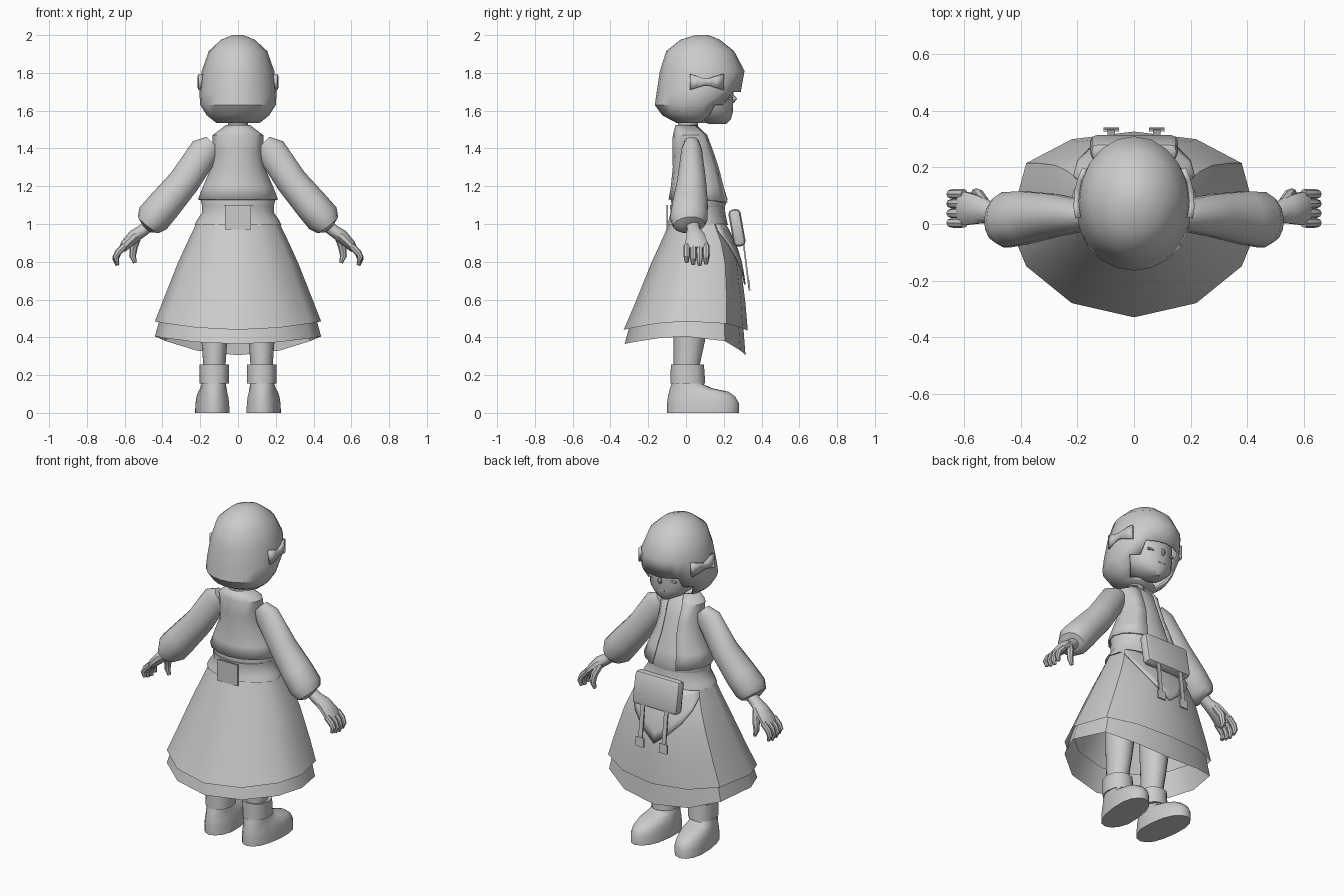
import bpy, bmesh
from math import sin, cos, pi, radians
from mathutils import Vector

if "Cube" in bpy.data.objects:
    bpy.data.objects.remove(bpy.data.objects["Cube"])

grey = bpy.data.materials.new("plain grey")
grey.use_nodes = True
grey.diffuse_color = (0.6, 0.6, 0.6, 1)
grey.node_tree.nodes["Principled BSDF"].inputs["Base Color"].default_value = (0.6, 0.6, 0.6, 1)
parts = []


def finish(name, bm, mirror=False, thick=0, fix=False):
    if fix:
        bmesh.ops.recalc_face_normals(bm, faces=bm.faces)
    mesh = bpy.data.meshes.new(name)
    bm.to_mesh(mesh)
    bm.free()
    mesh.materials.append(grey)
    ob = bpy.data.objects.new(name, mesh)
    bpy.context.collection.objects.link(ob)
    if thick:
        mod = ob.modifiers.new("thickness", 'SOLIDIFY')
        mod.thickness = thick
        mod.offset = -1
    if mirror:
        ob.modifiers.new("mirror", 'MIRROR')
    parts.append(ob)
    return ob


def ring_point(ring, a, ef=1, eb=1, dips=(0, 0)):
    """Point at angle a from the front; ring = (z, half width, back y, front y)."""
    z, rx, yb, yf = ring
    c = cos(a)
    e, s, dip = (ef, 1, dips[0]) if c > 0 else (eb, -1, dips[1])
    y = (yb + yf) / 2 + s * abs(c) ** e * (yf - yb) / 2
    return Vector((rx * sin(a), y, z - dip * c * c))


def loft(name, rings, n=16, ef=1, eb=1, dips=None, top=True, bottom=True,
         drop=None, place=None, **kw):
    """Stack of rounded rings, listed from top to bottom."""
    bm = bmesh.new()
    rows = []
    for i, r in enumerate(rings):
        pts = [ring_point(r, 2 * pi * k / n, ef, eb, dips[i] if dips else (0, 0)) for k in range(n)]
        rows.append([bm.verts.new(place(p) if place else p) for p in pts])
    for up, low in zip(rows, rows[1:]):
        for k in range(n):
            m = (k + 1) % n
            bm.faces.new((up[k], up[m], low[m], low[k]))
    if top:
        bm.faces.new(rows[0][::-1])
    if bottom:
        bm.faces.new(rows[-1])
    if drop:
        gone = [f for f in bm.faces if drop(f.calc_center_median())]
        bmesh.ops.delete(bm, geom=gone, context='FACES')
    return finish(name, bm, **kw)


def tube(name, path, radii, n=10):
    """Mirrored limb along a path; radii = (across, along y)."""
    bm = bmesh.new()
    path = [Vector(p) for p in path]
    rows = []
    for i, p in enumerate(path):
        t = (path[min(i + 1, len(path) - 1)] - path[max(i - 1, 0)]).normalized()
        across = t.cross(Vector((0, 1, 0))).normalized()
        side = across.cross(t)
        ra, rb = radii[i]
        rows.append([bm.verts.new(p + across * ra * cos(2 * pi * k / n) + side * rb * sin(2 * pi * k / n))
                     for k in range(n)])
    for u, v in zip(rows, rows[1:]):
        for k in range(n):
            bm.faces.new((u[k], u[(k + 1) % n], v[(k + 1) % n], v[k]))
    bm.faces.new(rows[0])
    bm.faces.new(rows[-1])
    return finish(name, bm, mirror=True, fix=True)


def box(name, centre, size, tilt=0, bevel=0, mirror=False):
    bm = bmesh.new()
    bmesh.ops.create_cube(bm, size=1)
    for v in bm.verts:
        v.co = Vector(a * b for a, b in zip(v.co, size))
    if bevel:
        bmesh.ops.bevel(bm, geom=bm.edges[:], offset=bevel, segments=2, affect='EDGES', profile=0.5)
    for v in bm.verts:
        x, y, z = v.co
        v.co = Vector((x, y * cos(tilt) - z * sin(tilt), y * sin(tilt) + z * cos(tilt))) + Vector(centre)
    return finish(name, bm, mirror=mirror)


# Head, face and bobbed hair with an opening under the fringe
loft("head", [(1.85, .12, -.05, .2), (1.75, .15, -.08, .255), (1.67, .15, -.05, .25), (1.6, .13, .0, .25),
              (1.555, .08, .06, .238), (1.53, .03, .12, .215)], 18)
hair = [(2, .03, .05, .12), (1.975, .09, -.03, .18), (1.915, .155, -.105, .255), (1.81, .192, -.138, .31),
        (1.7, .205, -.155, .29), (1.63, .2, -.165, .235), (1.575, .165, -.125, .19), (1.535, .115, -.05, .11)]
loft("hair", hair, 20, thick=.012,
     drop=lambda c: c.z < 1.69 and c.y > .1 and abs(c.x) < .13)
loft("neck", [(1.6, .05, -.04, .06), (1.45, .055, -.045, .065)], 12)
tube("nose", [(0, .24, 1.69), (0, .258, 1.66), (0, .245, 1.645)], [(.004, .006), (.012, .014), (.008, .008)], 8)
box("mouth", (0, .243, 1.598), (.05, .012, .012), bevel=.003)
box("closed_eye", (.065, .232, 1.665), (.055, .016, .012), bevel=.003, mirror=True)

# Hair bows, curved to the sides of the head
bm = bmesh.new()
pairs = []
for y, h, x in ((.02, .042, .208), (.06, .03, .214), (.1, .018, .212), (.12, .018, .21),
                (.16, .03, .2), (.2, .042, .183)):
    pairs.append([bm.verts.new((x, y, 1.752 + s * h)) for s in (-1, 1)])
for p, q in zip(pairs, pairs[1:]):
    bm.faces.new((p[0], q[0], q[1], p[1]))
finish("hair_bow", bm, mirror=True, thick=.02)

# Bodice and open waistcoat
torso = [(1.525, .062, -.055, .06), (1.47, .135, -.07, .12), (1.38, .132, -.072, .155), (1.3, .142, -.07, .183),
         (1.2, .185, -.08, .21), (1.13, .212, -.092, .232)]
loft("bodice", [(z, x - .014, b + .012, f - .012) for z, x, b, f in torso] + [(1.05, .18, -.07, .19)])
loft("waistcoat", torso, top=False, bottom=False, thick=.01, dips=[(0, 0)] * 5 + [(.02, 0)],
     drop=lambda c: c.y > .04 and abs(c.x) < (.065 if c.z < 1.25 else .05))

# Skirt, hem and belt
skirt = [(1.0, .222, -.09, .2), (.9, .27, -.135, .252), (.79, .32, -.185, .288), (.6, .395, -.27, .315),
         (.485, .44, -.33, .327)]
dips = [(0, 0)] * 3 + [(.02, .02), (.05, .045)]
loft("skirt", skirt, 12, .6, 1.15, dips, top=False, bottom=False)
loft("underskirt_hem", [(.55, .40, -.285, .30), (.405, .44, -.325, .315)], 12, .6, 1.15,
     [(.05, .04), (.1, .04)], top=False, bottom=False)
loft("belt", [(1.1, .19, -.085, .205), (1.06, .19, -.082, .208), (1.025, .215, -.09, .215),
              (.995, .23, -.1, .222)], 16)
box("belt_tag", (0, -.1, 1.035), (.14, .008, .13))

# Pointed drape laid over the front of the skirt
def on_skirt(z, a):
    for hi, lo in zip(skirt, skirt[1:]):
        if z >= lo[0]:
            t = (hi[0] - z) / (hi[0] - lo[0])
            ring = [h + (l - h) * t for h, l in zip(hi, lo)]
            return ring_point((ring[0], ring[1] + .012, ring[2], ring[3] + .012), a, .6)

bm = bmesh.new()
cols = []
for k in range(-4, 5):
    low = .68 + .29 * abs(k) / 4
    cols.append([bm.verts.new(on_skirt(1 + (low - 1) * j / 5, radians(15 * k))) for j in range(6)])
for u, v in zip(cols, cols[1:]):
    for j in range(5):
        bm.faces.new((u[j], v[j], v[j + 1], u[j + 1]))
finish("front_drape", bm, thick=.008)

# Pouch with two hanging straps
box("pouch", (0, .27, .98), (.31, .065, .2), tilt=radians(10), bevel=.025)
box("pouch_strap", (.08, .318, .79), (.026, .008, .27), tilt=radians(7), mirror=True)
box("strap_end", (.08, .334, .675), (.055, .009, .055), tilt=radians(5), mirror=True)

# Sleeves, hands and fingers
tube("sleeve", [(.135, .03, 1.43), (.175, .03, 1.39), (.285, .03, 1.225), (.39, .022, 1.1), (.45, .015, 1.03),
                (.475, .017, .995), (.485, .02, .985)],
     [(.045, .04), (.08, .055), (.083, .078), (.09, .096), (.092, .1), (.07, .085), (.04, .045)], 14)
tube("palm", [(.45, .035, 1.01), (.505, .04, .965), (.55, .05, .935), (.595, .055, .89), (.615, .055, .865)],
     [(.035, .035), (.032, .037), (.035, .052), (.028, .062), (.02, .058)])
for i, name in enumerate(("little", "ring", "middle", "index")):
    y, d = .004 + .034 * i, (.012, 0, -.005, .003)[i]
    tube(name + "_finger", [(.6, y, .885), (.635, y, .85), (.648, y, .815 + d), (.638, y, .785 + d)],
         [(.018, .017), (.018, .018), (.016, .016), (.01, .01)], 8)
tube("thumb", [(.53, .075, .935), (.552, .105, .88), (.558, .11, .83), (.545, .108, .795)],
     [(.02, .02), (.022, .02), (.018, .016), (.01, .01)], 8)

# Legs, boots and cuffs, toes turned out a little
def foot(p):
    return Vector((p.x + .128 + .09 * max(p.y, 0), p.y, p.z))

def leg(p):
    return Vector((p.x + .125, p.y, p.z))

loft("leg", [(.85, .1, -.07, .14), (.5, .08, -.065, .115), (.38, .068, -.065, .1), (.24, .058, -.065, .07),
             (.16, .058, -.06, .07)], 12, place=leg, mirror=True)
loft("boot_cuff", [(.25, .07, -.06, .08), (.255, .078, -.08, .095), (.155, .078, -.083, .102),
                   (.155, .06, -.06, .08)], 12, .8, .8, place=leg, mirror=True)
loft("boot", [(.2, .06, -.07, .08), (.15, .065, -.078, .095), (.13, .07, -.085, .14), (.112, .076, -.09, .225),
              (.085, .083, -.096, .262), (.05, .088, -.1, .28), (0, .09, -.1, .28)], 16, .8, .8,
     place=foot, mirror=True)

# Smooth shading with crisp edges
for ob in parts:
    ob.select_set(True)
bpy.context.view_layer.objects.active = parts[0]
bpy.ops.object.shade_smooth_by_angle(angle=radians(40))
